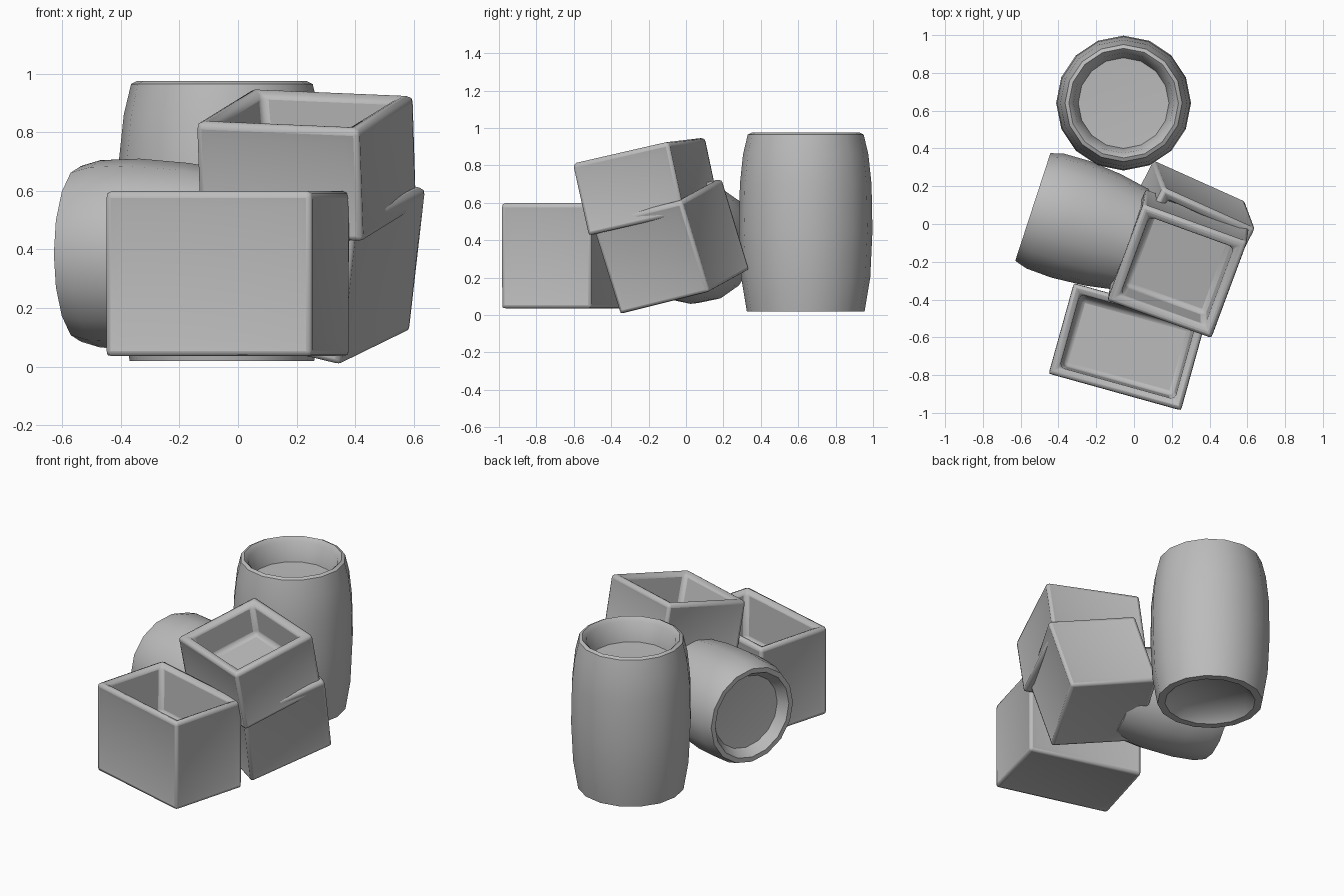
import bpy
import bmesh
import math
from mathutils import Matrix, Vector

cube = bpy.data.objects.get("Cube")
if cube:
    bpy.data.objects.remove(cube, do_unlink=True)

grey = bpy.data.materials.new("plain grey")
grey.use_nodes = True
grey.diffuse_color = (0.5, 0.5, 0.5, 1)
grey.node_tree.nodes["Principled BSDF"].inputs["Base Color"].default_value = (0.5, 0.5, 0.5, 1)


def pose(center, x_dir, y_dir):
    """Placement with local x along x_dir and local y close to y_dir."""
    x = Vector(x_dir).normalized()
    z = x.cross(Vector(y_dir)).normalized()
    y = z.cross(x)
    turn = Matrix((x, y, z)).transposed().to_4x4()
    return Matrix.Translation(center) @ turn


def finish(name, bm, matrix, angle):
    bmesh.ops.recalc_face_normals(bm, faces=bm.faces)
    mesh = bpy.data.meshes.new(name)
    bm.to_mesh(mesh)
    bm.free()
    mesh.materials.append(grey)
    obj = bpy.data.objects.new(name, mesh)
    obj.matrix_world = matrix
    bpy.context.collection.objects.link(obj)
    bpy.ops.object.select_all(action="DESELECT")
    obj.select_set(True)
    bpy.context.view_layer.objects.active = obj
    bpy.ops.object.shade_smooth_by_angle(angle=math.radians(angle))
    return obj


def crate(name, size, matrix, rim, depth):
    """Open box with softened edges, a thick rim and slightly sunken sides."""
    bm = bmesh.new()
    bmesh.ops.create_cube(bm, size=1)
    bmesh.ops.scale(bm, vec=size, verts=bm.verts)
    bm.normal_update()
    top = max(bm.faces, key=lambda f: f.normal.z)
    sides = [f for f in bm.faces if f != top]
    bmesh.ops.inset_individual(bm, faces=sides, thickness=0.08, depth=-0.015)
    # the opening: rim, sloping walls and floor
    bmesh.ops.inset_region(bm, faces=[top], thickness=rim)
    bmesh.ops.inset_region(bm, faces=[top], thickness=0.02, depth=-depth)
    obj = finish(name, bm, matrix, 50)
    bevel = obj.modifiers.new("soft edges", "BEVEL")
    bevel.width = 0.025
    bevel.segments = 2
    bevel.angle_limit = math.radians(40)


def barrel(name, profile, matrix, sides=16):
    """Turned shape from (radius, height) pairs, closed on the axis."""
    bm = bmesh.new()
    verts = [bm.verts.new((r, 0, z)) for r, z in profile]
    edges = [bm.edges.new(pair) for pair in zip(verts, verts[1:])]
    bmesh.ops.spin(bm, geom=verts + edges, axis=(0, 0, 1), cent=(0, 0, 0),
                   angle=math.tau, steps=sides, use_duplicate=False)
    bmesh.ops.remove_doubles(bm, verts=bm.verts, dist=0.0005)
    finish(name, bm, matrix, 45)


# Upright barrel with sunken ends
barrel("upright_barrel",
       [(0, 0.08), (0.22, 0.07), (0.27, 0.02), (0.315, 0.02), (0.345, 0.2),
        (0.357, 0.45), (0.352, 0.7), (0.335, 0.86), (0.31, 0.965),
        (0.29, 0.975), (0.265, 0.95), (0.24, 0.83), (0, 0.82)],
       pose((-0.055, 0.64, 0), (1, 0, 0), (0, 1, 0)))

# Lying barrel, its open end turned outward
outward = Vector((-0.95, 0.31, 0))
barrel("lying_barrel",
       [(0, -0.32), (0.27, -0.32), (0.31, -0.1), (0.325, 0.08), (0.32, 0.22),
        (0.3, 0.29), (0.27, 0.29), (0.23, 0.23), (0, 0.22)],
       pose((-0.26, 0.0, 0.385), (0, 0, 1), outward.cross(Vector((0, 0, 1)))
            if outward.z else Vector((0.31, 0.95, 0))))

# Crates
crate("front_crate", (0.74, 0.51, 0.57),
      pose((-0.035, -0.65, 0.315), (0.964, -0.268, 0), (0.268, 0.964, 0)), 0.075, 0.3)
crate("lower_crate", (0.56, 0.56, 0.52),
      pose((0.25, -0.08, 0.365), (0.89, -0.4, -0.22), (0.42, 0.87, 0.22)), 0.08, 0.1)
crate("upper_crate", (0.6, 0.57, 0.4),
      pose((0.235, -0.21, 0.685), (0.94, -0.34, -0.04), (0.31, 0.92, 0.21)), 0.085, 0.2)
